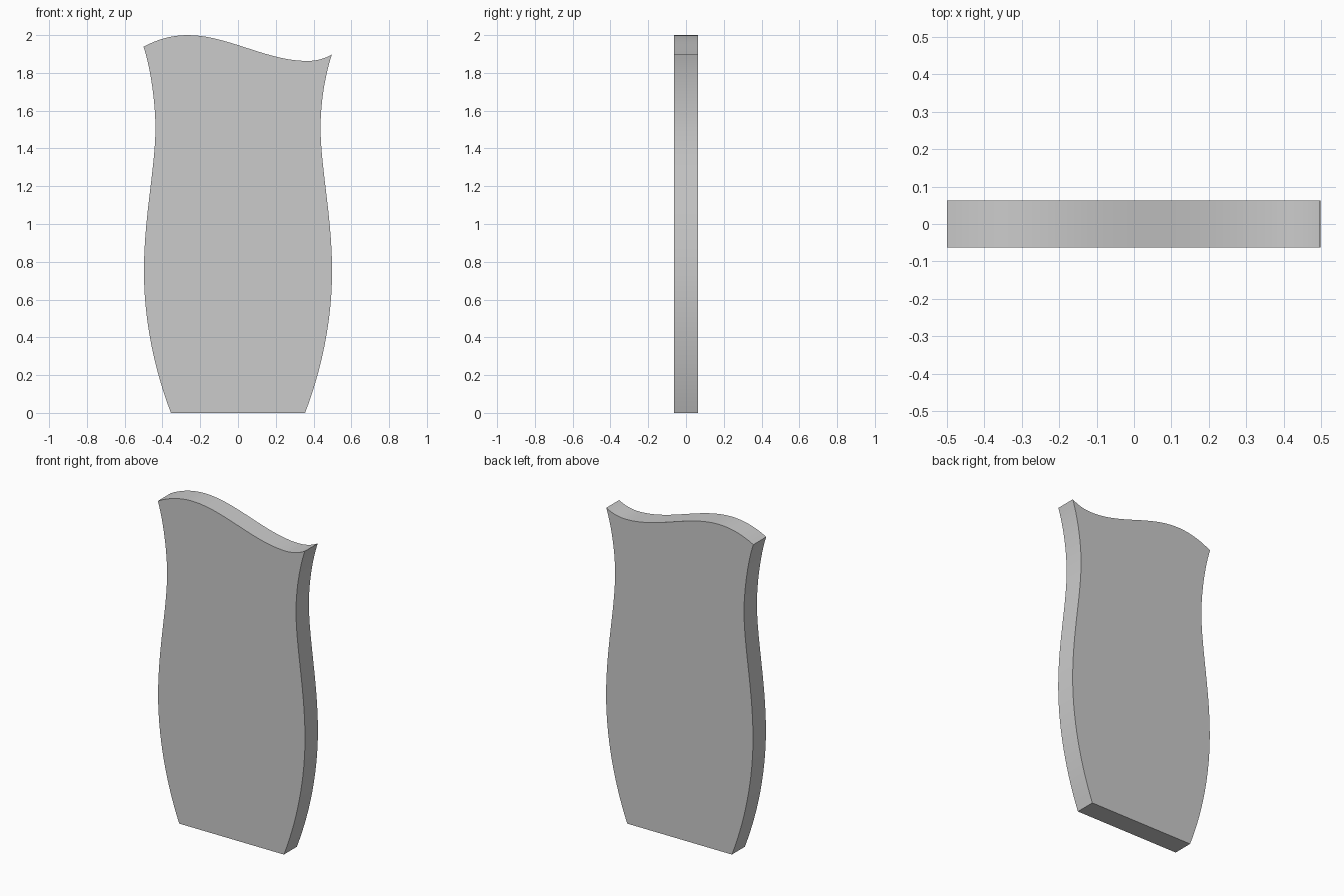
import bpy, bmesh
from mathutils import Vector
from mathutils.geometry import interpolate_bezier

if "Cube" in bpy.data.objects:
    bpy.data.objects.remove(bpy.data.objects["Cube"])

HALF_DEPTH = 0.0625
STEPS = 14


def trace(points):
    """Sample a chain of cubic Bezier segments: knot, handle, handle, knot, ..."""
    pts = [Vector((x, 0, z)) for x, z in points]
    out = []
    for i in range(0, len(pts) - 1, 3):
        out += interpolate_bezier(*pts[i:i + 4], STEPS + 1)[:-1]
    return out + [pts[-1]]


def side(sign, top_x, top_z):
    """Wavy side edge from the foot up to the top corner."""
    edge = [(0.355, 0), (0.442, 0.225), (0.498, 0.49), (0.498, 0.75),
            (0.498, 1.04), (0.437, 1.30), (0.437, 1.51),
            (0.437, 1.64), (top_x - 0.037, top_z - 0.11), (top_x, top_z)]
    return trace([(sign * x, z) for x, z in edge])


# Outline: right side up, wavy top from right to left, left side down
right = side(1, 0.497, 1.897)
left = side(-1, 0.5, 1.938)
top = trace([(0.497, 1.897), (0.455, 1.873), (0.41, 1.863), (0.365, 1.863),
             (0.153, 1.863), (-0.058, 2.0), (-0.265, 2.0),
             (-0.35, 2.0), (-0.43, 1.977), (-0.5, 1.938)])
outline = right + top[1:-1] + left[::-1]

# Panel: fill the outline and extrude it through the depth
bm = bmesh.new()
face = bm.faces.new([bm.verts.new((p.x, -HALF_DEPTH, p.z)) for p in outline])
extruded = bmesh.ops.extrude_face_region(bm, geom=[face], use_keep_orig=True)
new_verts = [g for g in extruded["geom"] if isinstance(g, bmesh.types.BMVert)]
bmesh.ops.translate(bm, verts=new_verts, vec=(0, 2 * HALF_DEPTH, 0))
bmesh.ops.recalc_face_normals(bm, faces=bm.faces)

mesh = bpy.data.meshes.new("wavy_panel")
bm.to_mesh(mesh)
bm.free()
panel = bpy.data.objects.new("wavy_panel", mesh)
bpy.context.collection.objects.link(panel)

# Smooth wavy edges, sharp corners
bpy.context.view_layer.objects.active = panel
panel.select_set(True)
bpy.ops.object.shade_smooth_by_angle()
